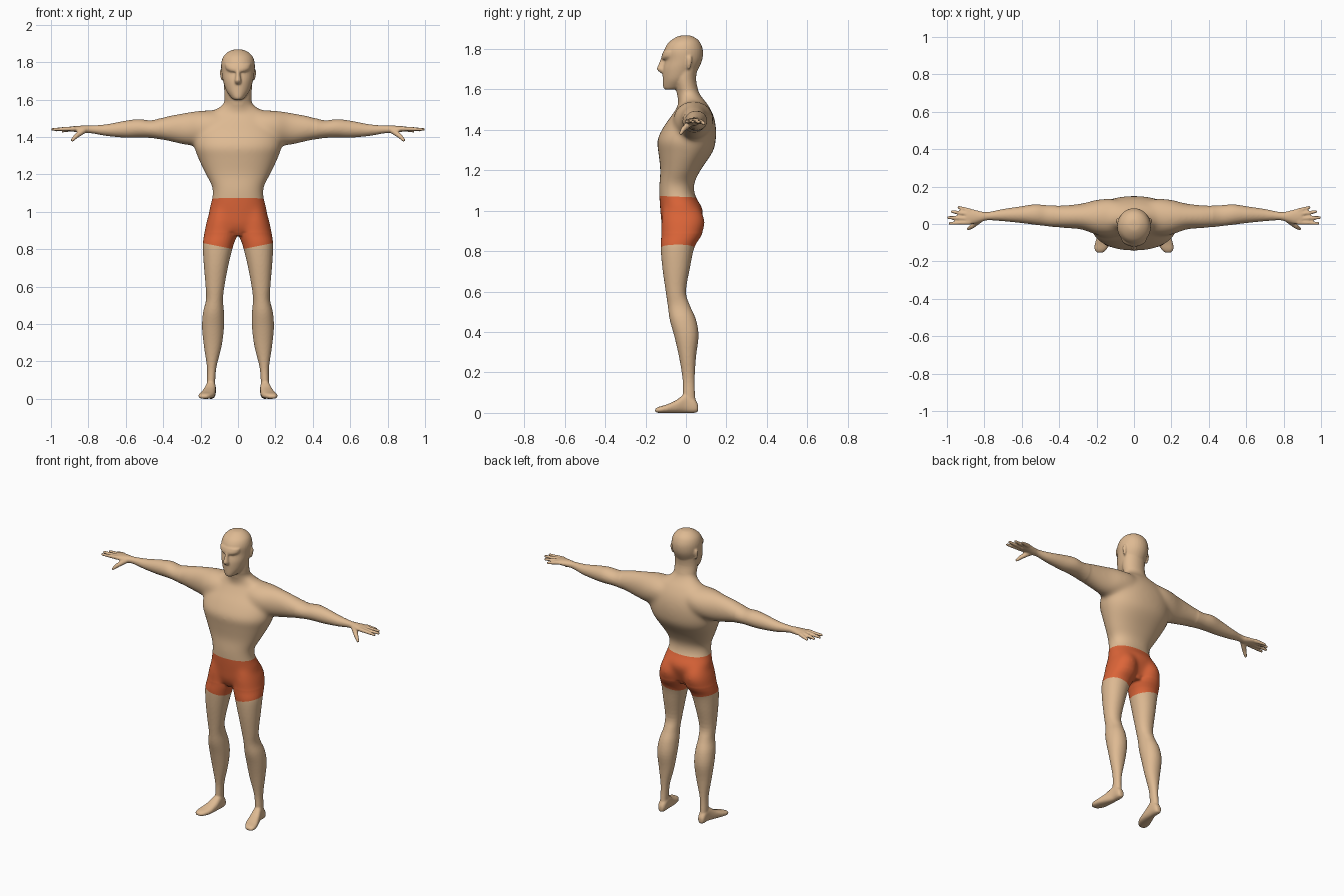
import bpy, bmesh, math
from mathutils import Vector

def material(name, rgb):
    m = bpy.data.materials.new(name)
    m.diffuse_color = (*rgb, 1)
    return m

skin = material("skin", (0.73, 0.49, 0.29))
orange = material("orange cloth", (0.72, 0.13, 0.04))
bm = bmesh.new()

def refine(rows, k=4):
    """Smooth spline through the section rows."""
    out = []
    for i in range(len(rows) - 1):
        p = [rows[max(0, min(len(rows) - 1, i + d))] for d in (-1, 0, 1, 2)]
        for j in range(k):
            t = j / k
            row = []
            for a, b, c, d in zip(*p):
                row.append(0.5 * (2*b + (c - a)*t + (2*a - 5*b + 4*c - d)*t*t
                                  + (3*b - a - 3*c + d)*t**3))
            out.append(row)
    return out + [list(rows[-1])]

def loft(axis, rows, power=2.0, side=1, n=32):
    """Closed skin over rows (t, u0, u1, v0, v1) along an axis."""
    rings = []
    for t, u0, u1, v0, v1 in refine(rows):
        ring = []
        for i in range(n):
            a = 2 * math.pi * i / n
            c, s = math.cos(a), math.sin(a)
            u = (u0+u1)/2 + (u1-u0)/2 * math.copysign(abs(c)**(2/power), c)
            v = (v0+v1)/2 + (v1-v0)/2 * math.copysign(abs(s)**(2/power), s)
            x, y, z = {'x': (t, v, u), 'y': (u, t, v), 'z': (u, v, t)}[axis]
            ring.append(bm.verts.new((x * side, y, z)))
        rings.append(ring)
    for r, q in zip(rings, rings[1:]):
        for i in range(n):
            bm.faces.new((r[i], r[(i+1) % n], q[(i+1) % n], q[i]))
    bm.faces.new(rings[0][::-1])
    bm.faces.new(rings[-1])

def centred(rows, **kw):
    loft('z', [(z, -h, h, a, b) for z, h, a, b in rows], **kw)

def finger(p, q, r0, r1, side):
    """Tapered rod with rounded ends."""
    p, q = (Vector((v[0] * side, v[1], v[2])) for v in (p, q))
    for c, r in ((p, r0), (q, r1)):
        res = bmesh.ops.create_uvsphere(bm, u_segments=16, v_segments=10, radius=r)
        bmesh.ops.translate(bm, verts=res['verts'], vec=c)
    d = q - p
    res = bmesh.ops.create_cone(bm, cap_ends=True, segments=16, radius1=r0,
                                radius2=r1, depth=d.length)
    bmesh.ops.rotate(bm, verts=res['verts'], cent=(0, 0, 0),
                     matrix=d.to_track_quat('Z', 'Y').to_matrix())
    bmesh.ops.translate(bm, verts=res['verts'], vec=(p + q) / 2)

# torso
centred([(.87, .06, -.09, .04), (.92, .13, -.118, .062), (1.0, .155, -.127, .085),
         (1.07, .139, -.132, .048), (1.13, .138, -.132, .04), (1.2, .173, -.127, .072),
         (1.29, .215, -.137, .132), (1.35, .234, -.142, .148), (1.42, .225, -.108, .148),
         (1.48, .19, -.065, .133), (1.53, .15, -.035, .105), (1.56, .098, -.035, .08),
         (1.59, .07, -.035, .06)], power=2.2)
# neck
centred([(1.45, .09, -.04, .08), (1.51, .085, -.037, .085), (1.58, .073, -.045, .065),
         (1.65, .074, -.06, .05), (1.72, .075, -.06, .06)])
# head
centred([(1.600, .024, -.105, -.05), (1.612, .038, -.113, -.01), (1.65, .064, -.115, .03),
         (1.70, .080, -.115, .06), (1.745, .088, -.106, .08), (1.79, .09, -.108, .084),
         (1.825, .081, -.092, .074), (1.848, .062, -.067, .057), (1.864, .034, -.037, .03),
         (1.868, .008, -.01, .01)], power=2.0)
# brow ridge and nose
centred([(1.748, .05, -.119, -.03), (1.764, .066, -.121, -.03), (1.79, .07, -.112, -.03)], power=2.1)
centred([(1.682, .014, -.126, -.09), (1.70, .018, -.144, -.09), (1.725, .013, -.136, -.09),
         (1.76, .010, -.122, -.09)])

for s in (1, -1):
    # ear
    loft('z', [(1.70, .078, .086, .008, .02), (1.72, .078, .094, .004, .026),
               (1.75, .078, .097, .004, .03), (1.765, .078, .092, .01, .026)], side=s)
    # arm and palm
    loft('x', [(.05, 1.42, 1.54, -.03, .11), (.12, 1.37, 1.542, -.06, .135),
               (.2, 1.352, 1.541, -.058, .13), (.28, 1.357, 1.53, -.03, .11),
               (.38, 1.379, 1.511, -.022, .10), (.46, 1.394, 1.489, -.012, .10),
               (.53, 1.396, 1.495, -.004, .105), (.6, 1.396, 1.487, .005, .095),
               (.7, 1.405, 1.468, .015, .08), (.78, 1.419, 1.461, .02, .064),
               (.82, 1.42, 1.461, .01, .068), (.86, 1.425, 1.459, .0, .078),
               (.895, 1.43, 1.456, -.002, .08)], side=s)
    # fingers and thumb
    for p, q in (((.88, .072, 1.442), (.938, .089, 1.432)),
                 ((.885, .052, 1.444), (.972, .066, 1.438)),
                 ((.885, .029, 1.444), (.993, .035, 1.44)),
                 ((.88, .008, 1.444), (.984, .003, 1.44))):
        finger(p, q, .0125, .0085, s)
    finger((.825, .022, 1.435), (.865, -.012, 1.405), .017, .013, s)
    finger((.865, -.012, 1.405), (.886, -.026, 1.383), .013, .009, s)
    # leg, its top end buried in the hips
    loft('z', [(1.06, .04, .11, -.09, .02), (1.02, .016, .142, -.112, .062),
               (.95, .006, .168, -.122, .094), (.88, .004, .181, -.122, .077),
               (.82, .025, .188, -.125, .042),
               (.72, .05, .183, -.117, .02), (.6, .073, .173, -.10, .0),
               (.53, .08, .171, -.09, .02), (.46, .075, .187, -.08, .05),
               (.38, .075, .192, -.058, .062), (.28, .088, .182, -.035, .05),
               (.17, .115, .166, -.017, .043), (.09, .122, .166, -.015, .045),
               (.03, .122, .166, -.015, .052)], power=2.1, side=s)
    # foot
    loft('y', [(.06, .13, .16, .006, .04), (.042, .12, .168, 0, .07),
               (.0, .118, .172, 0, .095), (-.05, .12, .19, 0, .062),
               (-.1, .128, .208, 0, .04), (-.135, .146, .211, 0, .03),
               (-.153, .165, .2, .004, .02)], power=2.5, side=s)

bmesh.ops.recalc_face_normals(bm, faces=bm.faces[:])
mesh = bpy.data.meshes.new("body")
bm.to_mesh(mesh)
bm.free()
body = bpy.data.objects.new("body", mesh)
bpy.context.collection.objects.link(body)

# fuse the parts into one smooth skin
rm = body.modifiers.new("fuse", 'REMESH')
rm.mode = 'VOXEL'
rm.voxel_size = 0.0055
sm = body.modifiers.new("soften", 'SMOOTH')
sm.factor = 0.5
sm.iterations = 4
dg = bpy.context.evaluated_depsgraph_get()
fused = bpy.data.meshes.new_from_object(body.evaluated_get(dg))
body.modifiers.clear()
body.data = fused
fused.name = "body"
fused.materials.clear()
fused.materials.append(skin)
fused.materials.append(orange)

bm = bmesh.new()
bm.from_mesh(fused)
# blend hips, shoulders and neck base
soft = [v for v in bm.verts if .89 < v.co.z < 1.6 and abs(v.co.x) < .42
        and not (v.co.z > 1.57 and v.co.y < -.04)]
for _ in range(50):
    bmesh.ops.smooth_vert(bm, verts=soft, factor=0.5, use_axis_x=True,
                          use_axis_y=True, use_axis_z=True)
# shorts: cut clean hems, then colour the faces between them
for co, no in (((0, 0, 1.068), (0, .04, 1)), ((0, 0, .795), (-.2, 0, 1)), ((0, 0, .795), (.2, 0, 1))):
    bmesh.ops.bisect_plane(bm, geom=bm.verts[:] + bm.edges[:] + bm.faces[:],
                           plane_co=co, plane_no=no, dist=1e-5)
for f in bm.faces:
    c = f.calc_center_median()
    f.material_index = int(.795 + .2 * abs(c.x) < c.z < 1.068 - .04 * c.y)
    f.smooth = True
bm.to_mesh(fused)
bm.free()
